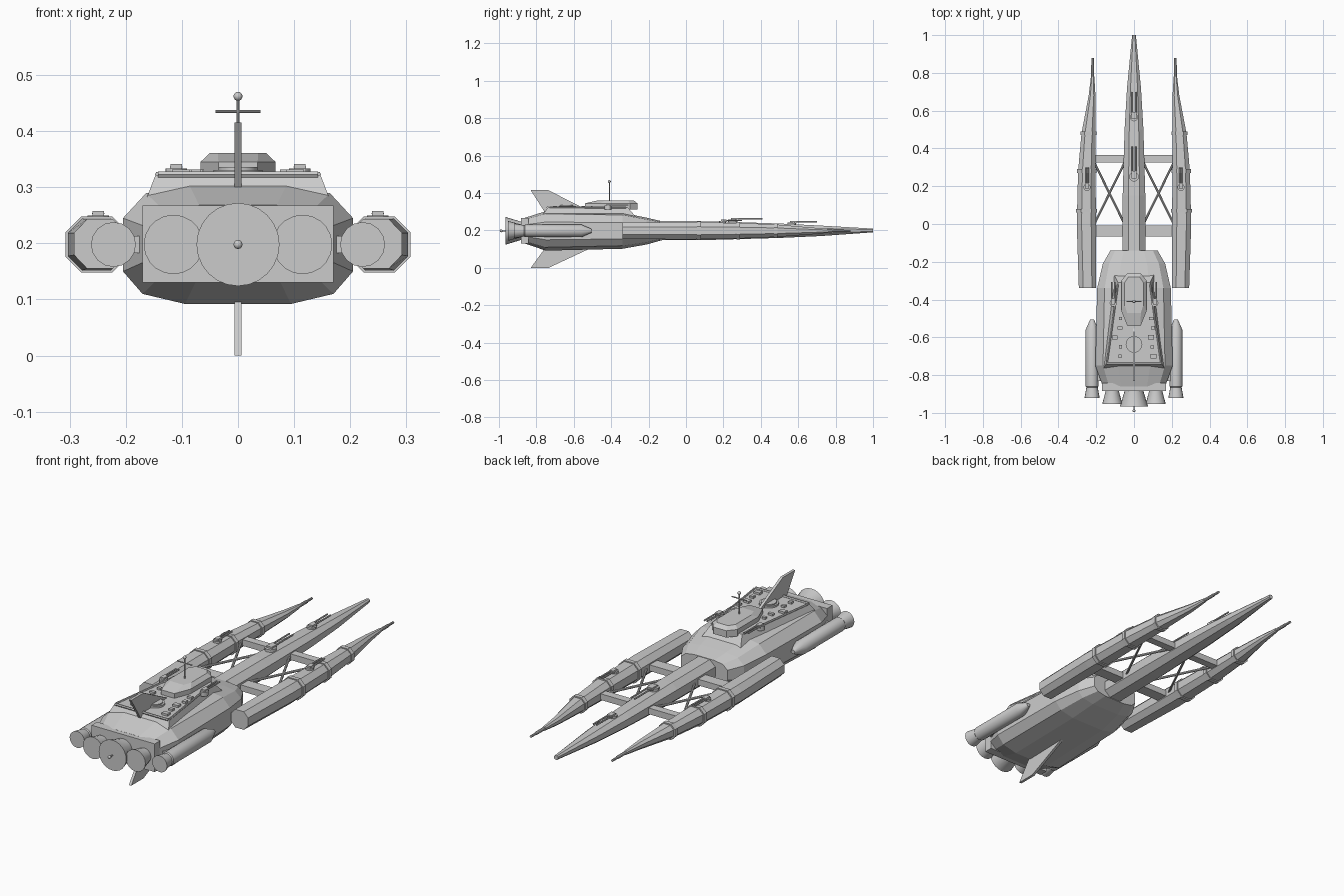
import bpy, bmesh, math, random
from mathutils import Vector

if "Cube" in bpy.data.objects:
    bpy.data.objects.remove(bpy.data.objects["Cube"])

grey = bpy.data.materials.new("hull grey")
grey.use_nodes = True
grey.diffuse_color = (0.6, 0.6, 0.6, 1)
grey.node_tree.nodes["Principled BSDF"].inputs["Base Color"].default_value = (0.6, 0.6, 0.6, 1)


def finish(bm, name, smooth=False):
    bmesh.ops.recalc_face_normals(bm, faces=bm.faces)
    mesh = bpy.data.meshes.new(name)
    bm.to_mesh(mesh)
    bm.free()
    obj = bpy.data.objects.new(name, mesh)
    bpy.context.collection.objects.link(obj)
    mesh.materials.append(grey)
    if smooth:
        bpy.ops.object.select_all(action="DESELECT")
        obj.select_set(True)
        bpy.context.view_layer.objects.active = obj
        bpy.ops.object.shade_smooth_by_angle(angle=math.radians(30))
    return obj


def loft(name, rings, smooth=False):
    """Skin a list of closed rings and cap both ends."""
    bm = bmesh.new()
    loops = [[bm.verts.new(p) for p in ring] for ring in rings]
    n = len(loops[0])
    for a, b in zip(loops, loops[1:]):
        for i in range(n):
            j = (i + 1) % n
            bm.faces.new((a[i], a[j], b[j], b[i]))
    bm.faces.new(loops[0])
    bm.faces.new(loops[-1])
    return finish(bm, name, smooth)


def section(y, x, w, low, high, half):
    """Ring across the ship from a right-hand half profile in -1..1 units."""
    full = half + [(-u, v) for u, v in reversed(half)]
    mid, h = (low + high) / 2, (high - low) / 2
    return [(x + u * w, y, mid + v * h) for u, v in full]


def tube(name, x, z, stations, sides=20):
    """Round part along y; stations are (y, radius)."""
    rings = [[(x + r * math.cos(math.tau * i / sides), y, z + r * math.sin(math.tau * i / sides))
              for i in range(sides)] for y, r in stations]
    return loft(name, rings, True)


def rod(name, a, b, r, sides=8):
    a, b = Vector(a), Vector(b)
    turn = (b - a).to_track_quat("Z", "Y")
    rings = [[p + turn @ Vector((r * math.cos(math.tau * i / sides), r * math.sin(math.tau * i / sides), 0))
              for i in range(sides)] for p in (a, b)]
    return loft(name, rings, True)


def box(name, x, y, z, sx, sy, sz):
    ring = [(-1, -1), (1, -1), (1, 1), (-1, 1)]
    return loft(name, [[(x + u * sx / 2, y + v * sy / 2, z + k * sz / 2) for u, v in ring] for k in (-1, 1)])


def ball(name, pos, r):
    bm = bmesh.new()
    bmesh.ops.create_uvsphere(bm, u_segments=12, v_segments=8, radius=r)
    bmesh.ops.translate(bm, verts=bm.verts, vec=pos)
    return finish(bm, name, True)


def turret(name, x, y, z, r, length):
    rod(name + "_base", (x, y, z - 0.012), (x, y, z + 0.009), r, 12)
    box(name + "_house", x, y + r * 0.4, z + 0.01, r * 1.1, r * 1.6, 0.014)
    for s in (-1, 1):
        rod(name + "_barrel", (x + s * r * 0.38, y, z + 0.012), (x + s * r * 0.38, y + length, z + 0.012), 0.004, 6)


def outline_plate(half, z, grow=0.0):
    pts = half + [(-x, y) for x, y in reversed(half)]
    return [(x * (1 + grow), y, z) for x, y in pts]


HULL = [(0.46, -1), (0.83, -0.83), (1, -0.45), (1, 0.45), (0.8, 0.87), (0.42, 1)]
OCT = [(0.5, -1), (1, -0.45), (1, 0.45), (0.5, 1)]

# Main hull
loft("main_hull", [section(y, 0, w, lo, hi, HULL) for y, w, lo, hi in [
    (-0.86, 0.165, 0.13, 0.268), (-0.75, 0.205, 0.092, 0.303), (-0.34, 0.195, 0.102, 0.295),
    (-0.21, 0.165, 0.125, 0.268), (-0.14, 0.125, 0.145, 0.252)]])

# Raised deck with side rails
deck = [(0.147, -0.74), (0.085, -0.31)]
loft("raised_deck", [
    [(0.165, -0.77, 0.275), (0.105, -0.27, 0.275), (-0.105, -0.27, 0.275), (-0.165, -0.77, 0.275)],
    outline_plate(deck, 0.322)])
for s in (-1, 1):
    rod("deck_rail", (s * 0.143, -0.73, 0.323), (s * 0.086, -0.32, 0.323), 0.005, 6)
rod("rear_rail", (-0.143, -0.74, 0.323), (0.143, -0.74, 0.323), 0.006, 6)

# Bridge and antenna
bridge = [(0.035, -0.54), (0.067, -0.46), (0.067, -0.3), (0.035, -0.26)]
roof = [(0.036, -0.47), (0.05, -0.43), (0.05, -0.31), (0.03, -0.28)]
loft("bridge", [outline_plate(bridge, 0.312), outline_plate(bridge, 0.345), outline_plate(roof, 0.361)])
rod("antenna_mast", (0, -0.41, 0.35), (0, -0.41, 0.46), 0.003)
rod("antenna_bar", (-0.04, -0.41, 0.435), (0.04, -0.41, 0.435), 0.003)
ball("antenna_tip", (0, -0.41, 0.462), 0.008)

# Deck hatch: raised rim and lid
rod("hatch_rim", (0, -0.637, 0.315), (0, -0.637, 0.331), 0.044, 20)
rod("hatch_lid", (0, -0.637, 0.32), (0, -0.637, 0.336), 0.035, 20)

# Small deck boxes
random.seed(4)
for s in (-1, 1):
    for row in range(5):
        y = -0.7 + row * 0.05
        x = s * random.uniform(0.065, 0.105)
        box("deck_box", x, y, 0.325, random.uniform(0.015, 0.035), random.uniform(0.012, 0.025), 0.014)

# Fins
fins = {"upper_fin": [(-0.83, 0.415), (-0.735, 0.415), (-0.54, 0.315), (-0.75, 0.29)],
        "lower_fin": [(-0.83, 0.0), (-0.735, 0.0), (-0.51, 0.105), (-0.75, 0.11)]}
for name, pts in fins.items():
    loft(name, [[(x, y, z) for y, z in pts] for x in (-0.0065, 0.0065)])

# Engine block and nozzles
box("engine_plate", 0, -0.862, 0.199, 0.34, 0.042, 0.137)
tube("centre_engine", 0, 0.198, [(-0.86, 0.05), (-0.885, 0.05), (-0.965, 0.074)], 24)
rod("engine_probe", (0, -0.96, 0.198), (0, -0.985, 0.198), 0.003)
ball("probe_tip", (0, -0.988, 0.198), 0.008)
for s in (-1, 1):
    tube("side_engine", s * 0.115, 0.198, [(-0.86, 0.035), (-0.885, 0.035), (-0.952, 0.053)])

    # Boosters with pointed front and flared nozzle
    x = s * 0.222
    tube("booster", x, 0.198, [(-0.92, 0.04), (-0.865, 0.03), (-0.86, 0.034), (-0.56, 0.034), (-0.505, 0.01)], 16)
    for y in (-0.8, -0.6):
        box("booster_mount", s * 0.19, y, 0.198, 0.03, 0.06, 0.03)

# Central spine
loft("spine", [section(y, 0, w, lo, hi, OCT) for y, w, lo, hi in [
    (-0.2, 0.06, 0.147, 0.25), (0.15, 0.06, 0.15, 0.249), (0.5, 0.05, 0.16, 0.237),
    (0.72, 0.037, 0.17, 0.226), (1.0, 0.01, 0.19, 0.21)]])
turret("spine_turret_rear", 0, 0.25, 0.25, 0.026, 0.16)
turret("spine_turret_front", 0, 0.565, 0.234, 0.022, 0.135)

# Outriggers: stations are (y, centre x, half width, low, high)
arm = [(-0.34, 0.246, 0.046, 0.155, 0.243), (0.0, 0.252, 0.051, 0.152, 0.244), (0.28, 0.25, 0.046, 0.157, 0.24),
       (0.48, 0.241, 0.037, 0.165, 0.232), (0.68, 0.222, 0.018, 0.18, 0.215), (0.78, 0.219, 0.009, 0.189, 0.207)]
for s in (-1, 1):
    loft("outrigger", [section(y, s * x, w, lo, hi, OCT) for y, x, w, lo, hi in arm])
    tube("outrigger_barrel", s * 0.219, 0.198, [(0.76, 0.008), (0.84, 0.008), (0.845, 0.006), (0.88, 0.006)], 10)
    for y, x, w, lo, hi in [(0.07, 0.252, 0.05, 0.153, 0.243)] + arm[2:4]:
        loft("outrigger_band", [section(y + d, s * x, w + 0.005, lo - 0.005, hi + 0.005, OCT) for d in (-0.01, 0.01)])
    turret("outrigger_turret", s * 0.249, 0.195, 0.241, 0.019, 0.105)
    turret("deck_turret", s * 0.11, -0.418, 0.324, 0.019, 0.11)

    # Cross beams and braces joining spine and outrigger
    box("front_beam", s * 0.13, 0.345, 0.198, 0.18, 0.038, 0.03)
    box("rear_beam", s * 0.13, -0.036, 0.198, 0.18, 0.058, 0.03)
    rod("brace", (s * 0.05, 0.0, 0.198), (s * 0.21, 0.325, 0.198), 0.006)
    rod("brace", (s * 0.21, 0.0, 0.198), (s * 0.05, 0.325, 0.198), 0.006)
